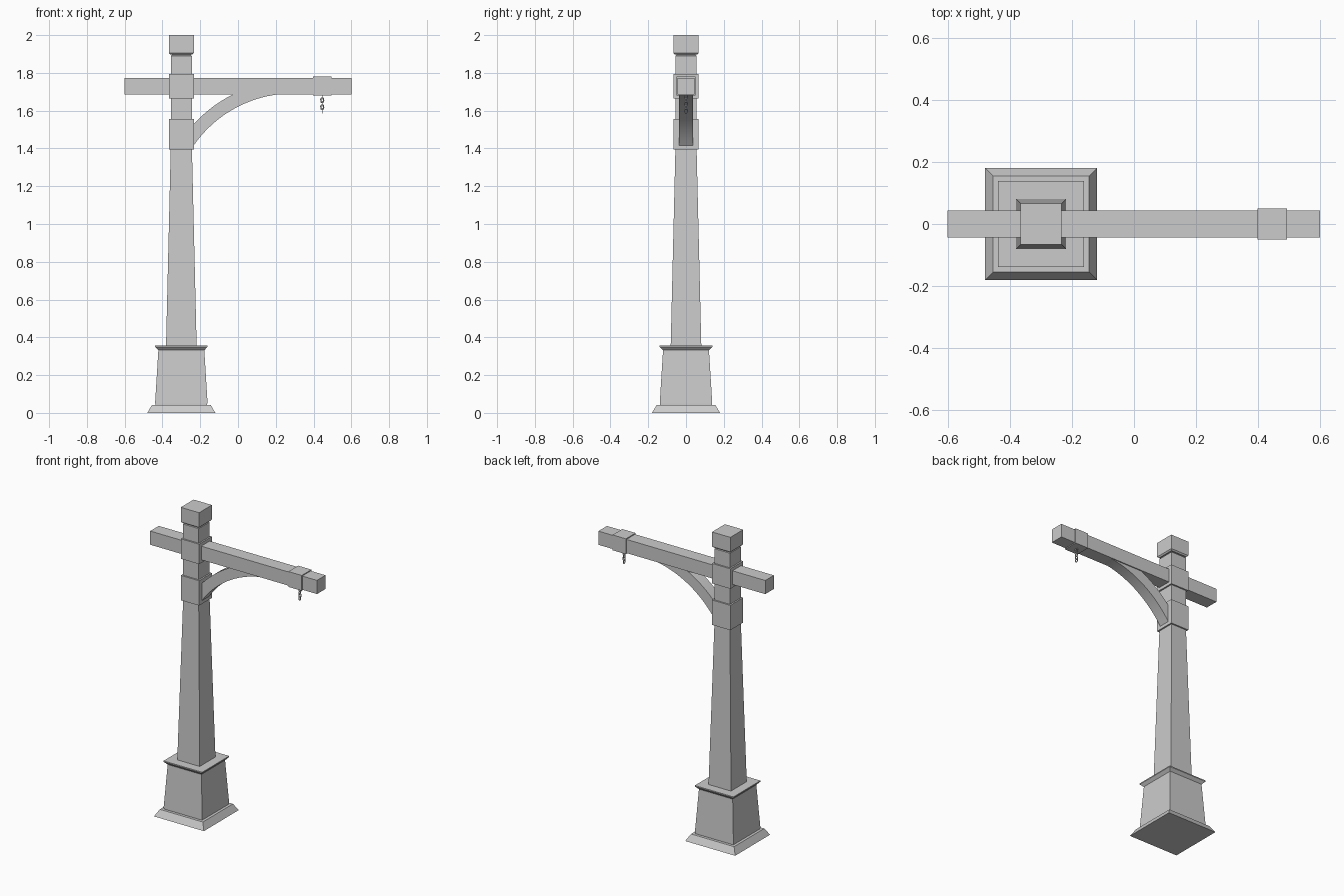
import bpy, bmesh, math

if "Cube" in bpy.data.objects:
    bpy.data.objects.remove(bpy.data.objects["Cube"])

POST_X = -0.30


def finish(name, bm):
    bmesh.ops.recalc_face_normals(bm, faces=bm.faces)
    mesh = bpy.data.meshes.new(name)
    bm.to_mesh(mesh)
    bm.free()
    ob = bpy.data.objects.new(name, mesh)
    bpy.context.collection.objects.link(ob)
    return ob


def square_loft(name, profile):
    """Stack square rings (half_width, z) around the post axis."""
    bm = bmesh.new()
    rings = [[bm.verts.new((POST_X + sx * h, sy * h, z))
              for sx, sy in ((-1, -1), (1, -1), (1, 1), (-1, 1))] for h, z in profile]
    for a, b in zip(rings, rings[1:]):
        for i in range(4):
            j = (i + 1) % 4
            bm.faces.new((a[i], a[j], b[j], b[i]))
    bm.faces.new(rings[0])
    bm.faces.new(rings[-1])
    return finish(name, bm)


def box(name, x0, x1, half_y, z0, z1):
    bm = bmesh.new()
    bmesh.ops.create_cube(bm, size=1)
    for v in bm.verts:
        v.co = ((x0 + x1) / 2 + v.co.x * (x1 - x0), v.co.y * 2 * half_y,
                (z0 + z1) / 2 + v.co.z * (z1 - z0))
    return finish(name, bm)


# Stepped base and tapered post
square_loft("base_slab", [(0.18, 0), (0.155, 0.043), (0.137, 0.043), (0.137, 0.05)])
square_loft("plinth", [(0.139, 0.05), (0.122, 0.325), (0.122, 0.332), (0.139, 0.35), (0.139, 0.357)])
square_loft("post", [(0.081, 0.355), (0.056, 1.40), (0.056, 1.89), (0.05, 1.895), (0.05, 1.91)])

# Collars and cap
square_loft("lower_collar", [(0.066, 1.395), (0.066, 1.557)])
square_loft("upper_collar", [(0.066, 1.665), (0.066, 1.795)])
square_loft("cap", [(0.058, 1.897), (0.066, 1.905), (0.066, 2.0)])

# Crossbeam with hanging band
box("crossbeam", -0.602, 0.60, 0.044, 1.685, 1.774)
box("beam_band", 0.398, 0.494, 0.05, 1.68, 1.78)

# Curved brace: two concentric arcs from post to beam
CX, CZ, STEPS, HALF = 0.29, 1.053, 14, 0.037


def arc(radius):
    start = math.acos((-0.24 - CX) / radius)
    end = math.pi - math.asin(min(1, (1.688 - CZ) / radius))
    return [(CX + radius * math.cos(a), CZ + radius * math.sin(a))
            for a in (start + (end - start) * i / STEPS for i in range(STEPS + 1))]


bm = bmesh.new()
rows = []
for (xl, zl), (xu, zu) in zip(arc(0.638), arc(0.708)):
    rows.append([bm.verts.new(c) for c in ((xl, -HALF, zl), (xl, HALF, zl),
                                           (xu, HALF, zu), (xu, -HALF, zu))])
for a, b in zip(rows, rows[1:]):
    for i in range(4):
        j = (i + 1) % 4
        bm.faces.new((a[i], a[j], b[j], b[i]))
bm.faces.new(rows[0])
bm.faces.new(rows[-1])
brace = finish("curved_brace", bm)
bpy.context.view_layer.objects.active = brace
brace.select_set(True)
bpy.ops.object.shade_smooth_by_angle(angle=math.radians(30))

# Chain of alternating oval links
for k in range(5):
    bpy.ops.mesh.primitive_torus_add(major_radius=0.008, minor_radius=0.003,
                                     major_segments=12, minor_segments=6)
    link = bpy.context.object
    link.name = f"chain_link_{k + 1}"
    for v in link.data.vertices:
        x, y, z = v.co
        y += 0.004 if y > 0 else -0.004
        v.co = (x, z, y) if k % 2 else (z, x, y)
    link.data.flip_normals()
    link.location = (0.446, 0, 1.674 - k * 0.0185)
    if k % 2 == 0:
        link.data.flip_normals()
